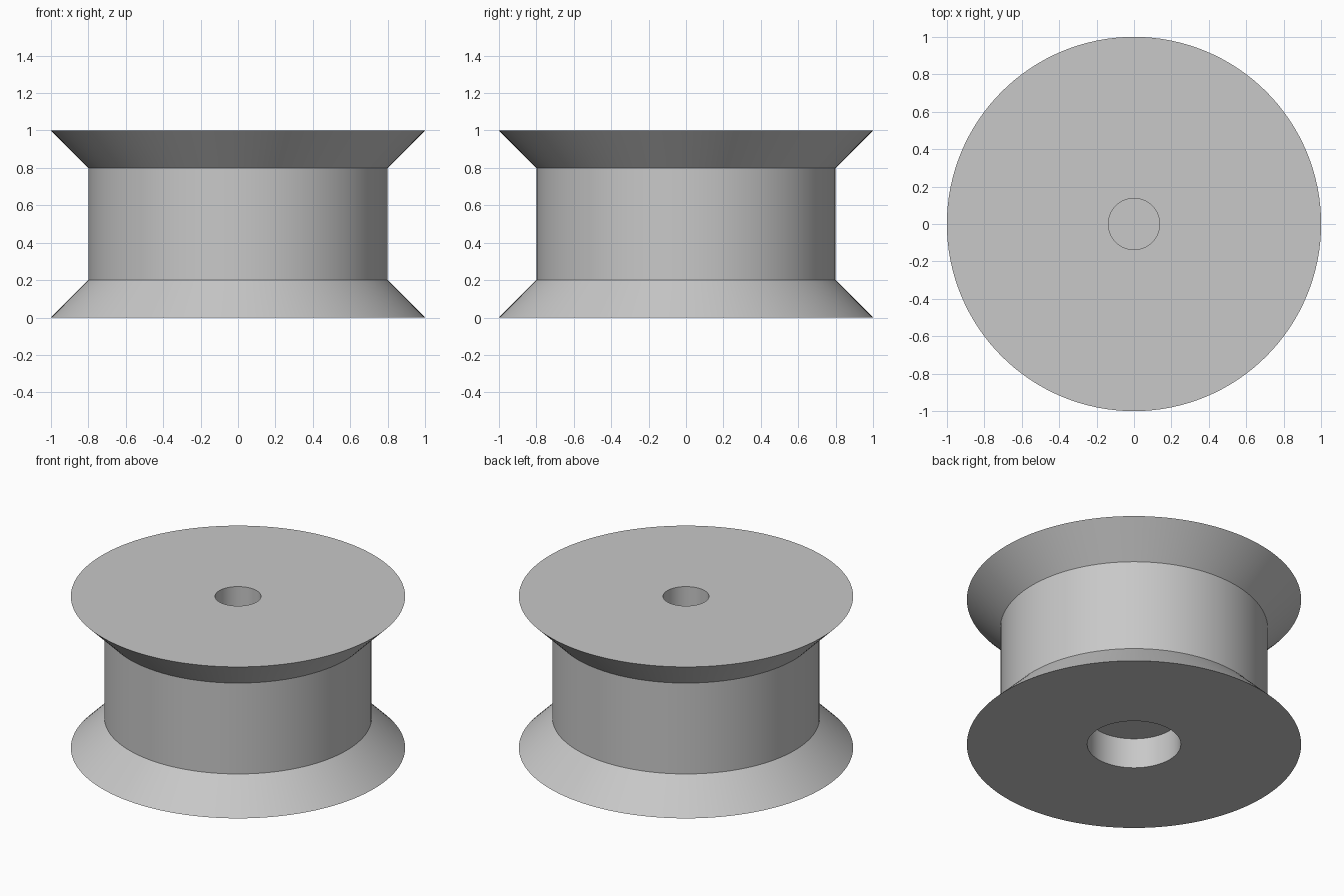
import bpy, bmesh, math
from mathutils import Matrix

cube = bpy.data.objects.get("Cube")
if cube:
    bpy.data.objects.remove(cube, do_unlink=True)

SEGMENTS = 128

grey = bpy.data.materials.new("plain_grey")
grey.use_nodes = True
colour = (0.58, 0.58, 0.58, 1)
grey.diffuse_color = colour
grey.node_tree.nodes["Principled BSDF"].inputs["Base Color"].default_value = colour


def lathe(name, profile, material):
    """Revolve a (radius, height) profile that starts and ends on the axis."""
    bm = bmesh.new()
    verts = [bm.verts.new((r, 0, z)) for r, z in profile]
    edges = [bm.edges.new(pair) for pair in zip(verts, verts[1:])]
    bmesh.ops.spin(bm, geom=verts + edges, cent=(0, 0, 0), axis=(0, 0, 1),
                   angle=math.tau, steps=SEGMENTS, use_merge=True)
    bmesh.ops.remove_doubles(bm, verts=bm.verts[:], dist=1e-5)
    bmesh.ops.recalc_face_normals(bm, faces=bm.faces[:])
    mesh = bpy.data.meshes.new(name)
    bm.to_mesh(mesh)
    bm.free()
    mesh.materials.append(material)
    obj = bpy.data.objects.new(name, mesh)
    bpy.context.collection.objects.link(obj)
    bpy.ops.object.select_all(action='DESELECT')
    obj.select_set(True)
    bpy.context.view_layer.objects.active = obj
    bpy.ops.object.shade_smooth_by_angle(angle=math.radians(30))
    return obj


# Spool: wide blind socket below, flared rims, drum, narrow blind hole on top
lathe("spool", [
    (0, 0.2), (0.28, 0.2), (0.28, 0),      # bottom socket
    (1, 0), (0.8, 0.2),                    # lower rim
    (0.8, 0.8), (1, 1),                    # drum and upper rim
    (0.137, 1), (0.137, 0.8), (0, 0.8),    # top hole
], grey)
